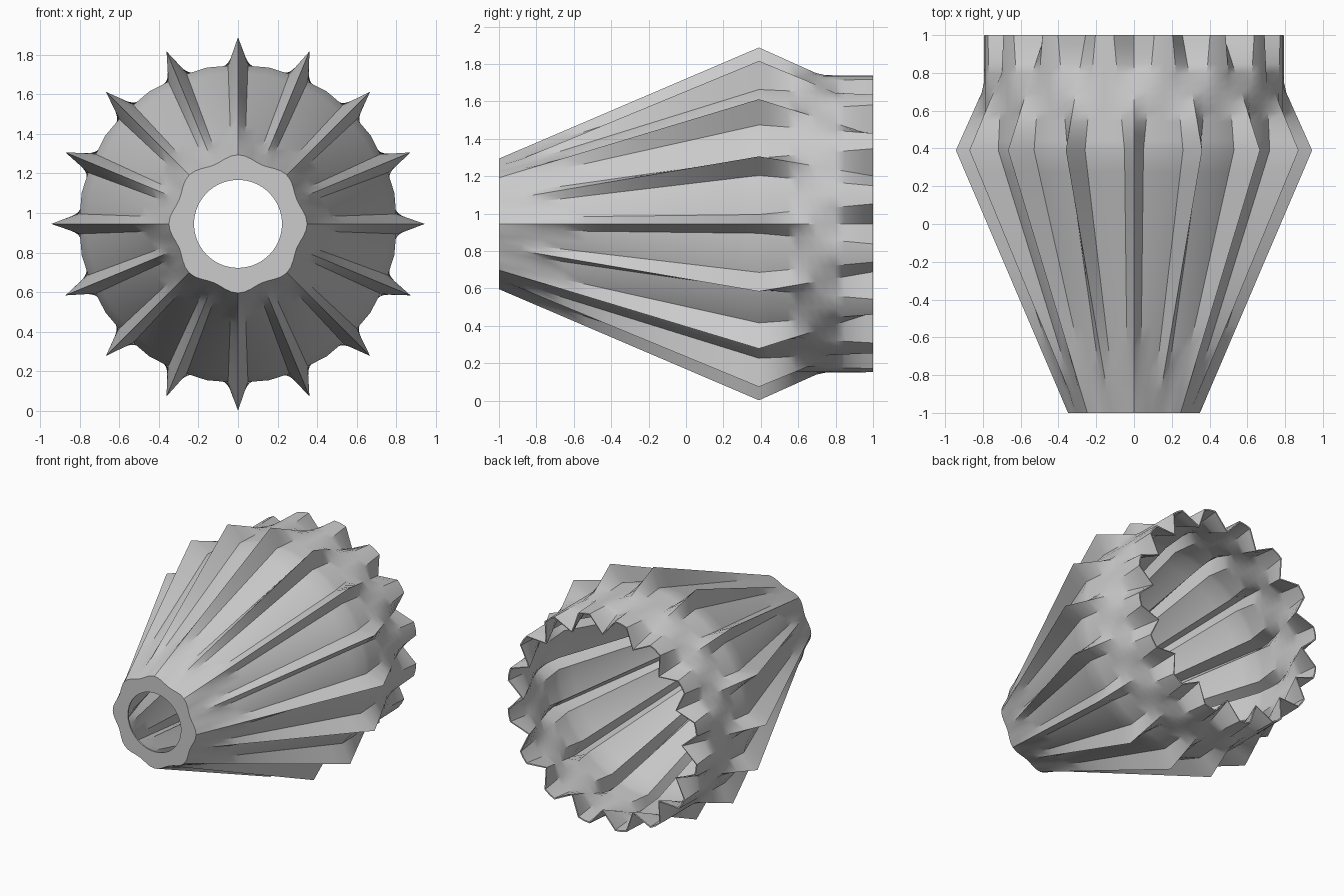
import bpy, bmesh
from math import sin, cos, pi, radians
from mathutils import Vector

cube = bpy.data.objects.get("Cube")
if cube:
    bpy.data.objects.remove(cube)

RIBS = 16
PITCH = 2 * pi / RIBS
CENTRE = 0.945

grey = bpy.data.materials.new("warm_grey")
grey.use_nodes = True
colour = (0.6, 0.6, 0.6, 1)
grey.diffuse_color = colour
grey.node_tree.nodes["Principled BSDF"].inputs["Base Color"].default_value = colour


def polar(angle, radius, y):
    return Vector((radius * sin(angle), y, CENTRE + radius * cos(angle)))


def ribbed_ring(y, crest, base, middle, spread):
    """Cross-section: crest, rib foot, panel middle, next rib foot, repeated."""
    points = []
    for i in range(RIBS):
        a = i * PITCH
        points += [polar(a, crest, y), polar(a + spread, base, y),
                   polar(a + PITCH / 2, middle, y), polar(a + PITCH - spread, base, y)]
    return points


def lobed_ring(y, spread):
    """Softly scalloped mouth with one lobe for every second rib."""
    points = []
    for i in range(RIBS):
        for offset in (0, spread, PITCH / 2, PITCH - spread):
            a = i * PITCH + offset
            points.append(polar(a, 0.335 + 0.014 * cos(RIBS / 2 * a), y))
    return points


# Key sections: mouth, widest section, and rim where ribs turn into grooves
mouth = lobed_ring(-1, radians(5.6))
widest = ribbed_ring(0.39, 0.943, 0.80, 0.805, radians(3.6))
rim = ribbed_ring(1, 0.67, 0.80, 0.803, radians(7.7))
hole = [polar(i * PITCH / 4, 0.222, -1) for i in range(RIBS * 4)]


def blend(a, b, steps):
    return [[p.lerp(q, s / steps) for p, q in zip(a, b)] for s in range(1, steps + 1)]


sections = [hole, mouth] + blend(mouth, widest, 12) + blend(widest, rim, 12)

# Loft the pleated shell and its flat front ring
bm = bmesh.new()
loops = [[bm.verts.new(p) for p in section] for section in sections]
for a, b in zip(loops, loops[1:]):
    for i in range(len(a)):
        j = (i + 1) % len(a)
        bm.faces.new((a[i], a[j], b[j], b[i]))
bmesh.ops.recalc_face_normals(bm, faces=bm.faces)
bm.normal_update()
front = min(bm.faces, key=lambda f: f.calc_center_median().y)
if front.normal.y > 0:
    bmesh.ops.reverse_faces(bm, faces=bm.faces)
mesh = bpy.data.meshes.new("pleated_shade")
bm.to_mesh(mesh)
bm.free()

shade = bpy.data.objects.new("pleated_shade", mesh)
bpy.context.collection.objects.link(shade)
mesh.materials.append(grey)

# Thin wall, kept inside the outer surface
wall = shade.modifiers.new("thin_wall", 'SOLIDIFY')
wall.thickness = 0.01
wall.offset = -1

bpy.context.view_layer.objects.active = shade
shade.select_set(True)
bpy.ops.object.modifier_apply(modifier=wall.name)
bpy.ops.object.shade_smooth_by_angle(angle=radians(30))
